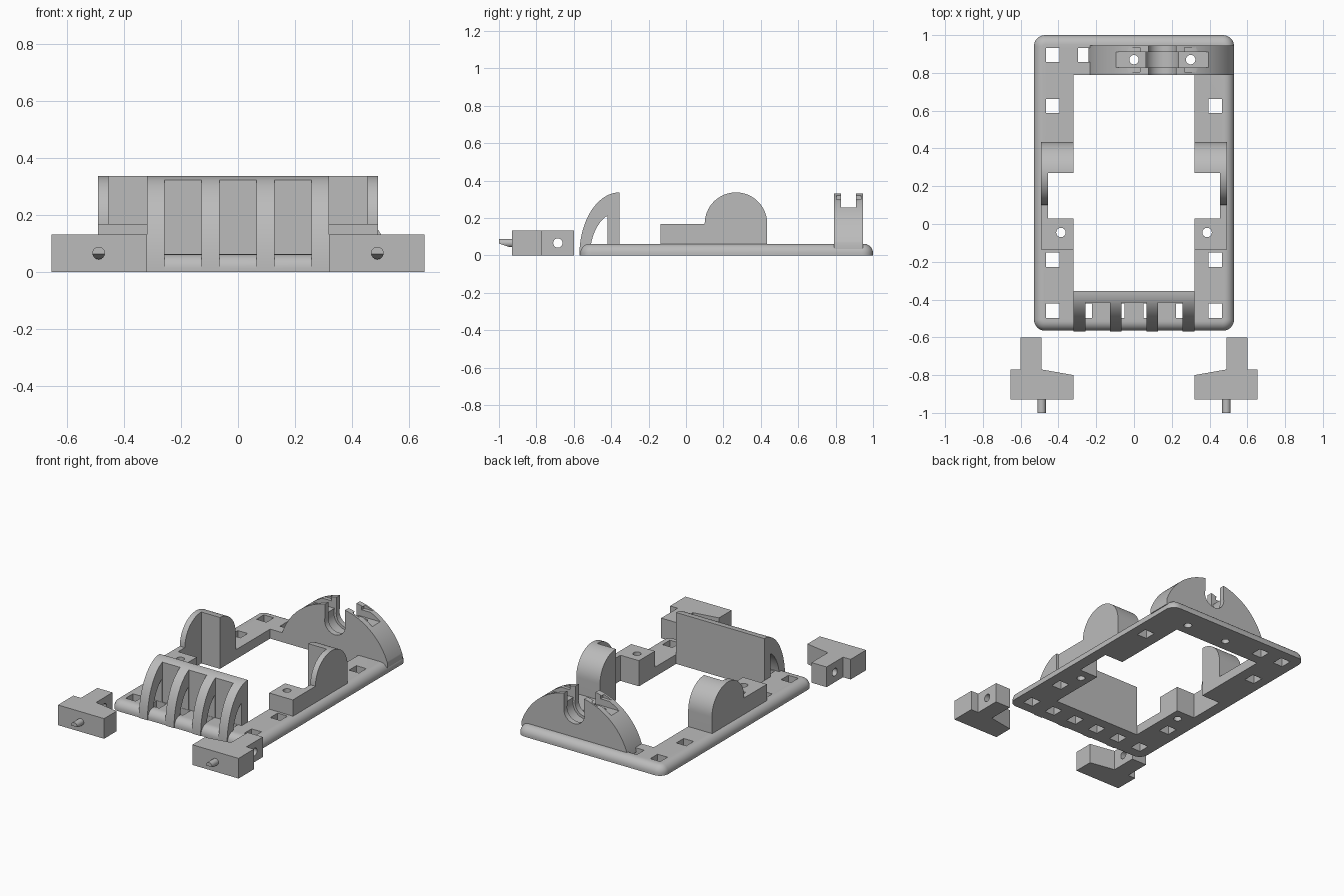
import bpy
import bmesh
from math import sin, cos, pi, radians
from mathutils import Vector

cube = bpy.data.objects.get("Cube")
if cube:
    bpy.data.objects.remove(cube, do_unlink=True)

grey = bpy.data.materials.new("plain grey")
grey.use_nodes = True
GREY = (0.5, 0.5, 0.5, 1)
grey.diffuse_color = GREY
grey.node_tree.nodes["Principled BSDF"].inputs["Base Color"].default_value = GREY

# Which world axes a 2D profile uses, and the axis it is extruded along
AXES = {"x": (1, 2, 0), "y": (0, 2, 1), "z": (0, 1, 2)}


def prism(name, profile, axis, lo, hi):
    """Extrude a 2D profile along an axis between two positions."""
    u, v, w = AXES[axis]
    bm = bmesh.new()
    verts = []
    for a, b in profile:
        p = Vector()
        p[u], p[v], p[w] = a, b, lo
        verts.append(bm.verts.new(p))
    face = bm.faces.new(verts)
    out = bmesh.ops.extrude_face_region(bm, geom=[face])
    move = Vector()
    move[w] = hi - lo
    tops = [g for g in out["geom"] if isinstance(g, bmesh.types.BMVert)]
    bmesh.ops.translate(bm, vec=move, verts=tops)
    bmesh.ops.recalc_face_normals(bm, faces=bm.faces)
    mesh = bpy.data.meshes.new(name)
    bm.to_mesh(mesh)
    bm.free()
    mesh.materials.append(grey)
    obj = bpy.data.objects.new(name, mesh)
    bpy.context.collection.objects.link(obj)
    return obj


def box(x0, x1, y0, y1, z0, z1, name="cutter"):
    return prism(name, [(x0, y0), (x1, y0), (x1, y1), (x0, y1)], "z", z0, z1)


def arc(cu, cv, ru, rv, start, end, n=32):
    """Points on an ellipse arc, angles in degrees."""
    return [(cu + ru * cos(radians(start + (end - start) * i / n)),
             cv + rv * sin(radians(start + (end - start) * i / n)))
            for i in range(n + 1)]


def rod(axis, cu, cv, r, lo, hi, name="cutter"):
    return prism(name, arc(cu, cv, r, r, 0, 360)[:-1], axis, lo, hi)


def carve(obj, cutters):
    """Subtract each cutter, then delete it."""
    for c in cutters:
        c.hide_render = True
        mod = obj.modifiers.new("cut", "BOOLEAN")
        mod.operation = "DIFFERENCE"
        mod.solver = "EXACT"
        mod.object = c
        bpy.context.view_layer.objects.active = obj
        bpy.ops.object.modifier_apply(modifier=mod.name)
        bpy.data.objects.remove(c, do_unlink=True)
    return obj


def bevel(obj, width, pick):
    bm = bmesh.new()
    bm.from_mesh(obj.data)
    edges = [e for e in bm.edges if pick(*[v.co for v in e.verts])]
    bmesh.ops.bevel(bm, geom=edges, offset=width, segments=8, profile=0.5, affect="EDGES")
    bm.to_mesh(obj.data)
    bm.free()


def square_hole(x, y):
    return box(x - 0.036, x + 0.036, y - 0.038, y + 0.038, -0.1, 0.2)


def mount_hole(side):
    return rod("z", side * 0.387, -0.045, 0.025, -0.1, 0.5)


def strap_hole(x):
    return rod("z", x, 0.87, 0.025, -0.1, 0.5)


SIDES = (-1, 1)
BASE = 0.062
parts = []

# Base frame: rounded slab with a notched opening and mounting holes
frame = box(-0.53, 0.53, -0.565, 1.0, 0, BASE, "base_frame")
bevel(frame, 0.06, lambda a, b: abs(a.z - b.z) > 0.01)
bevel(frame, 0.05, lambda a, b: min(a.z, b.z) > BASE - 0.001)
cuts = [box(-0.32, 0.32, -0.355, 0.79, -0.1, 0.2)]
cuts += [box(-0.455, 0.455, 0.03, 0.27, -0.1, 0.2)]
cuts += [square_hole(s * 0.43, y) for s in SIDES for y in (-0.46, -0.19, 0.625)]
cuts += [square_hole(s * x, -0.46) for s in SIDES for x in (0.086, 0.258)]
cuts += [square_hole(x, 0.895) for x in (-0.43, -0.26)]
cuts += [mount_hole(s) for s in SIDES] + [strap_hole(x) for x in (0, 0.3)]
parts.append(carve(frame, cuts))

# Front guard: curved hollow shell with three windows between four ribs
guard = prism("front_guard",
              arc(-0.355, 0, 0.215, 0.337, 180, 90) + [(-0.355, 0)], "x", -0.32, 0.32)
hollow = [p for p in arc(-0.355, 0, 0.158, 0.235, 180, 90) if p[0] < -0.425]
cuts = [prism("cutter", [(-0.513, -0.1)] + hollow + [(-0.42, 0.21), (-0.42, -0.1)],
              "x", -0.5, 0.5)]
cuts += [box(x - 0.065, x + 0.065, -0.7, -0.416, -0.1, 0.5) for x in (-0.193, 0, 0.193)]
parts.append(carve(guard, cuts))

# Side brackets: half disc wall with a block in front of it
for s in SIDES:
    name = "left_bracket" if s > 0 else "right_bracket"
    profile = [(-0.135, 0.03), (-0.135, 0.168), (0.1, 0.168)]
    profile += arc(0.267, 0.17, 0.167, 0.167, 180, 0) + [(0.434, 0.03)]
    bracket = prism(name, profile, "x", *sorted((s * 0.32, s * 0.492)))
    cuts = [box(*sorted((s * 0.2, s * 0.455)), 0.03, 0.27, -0.1, 0.5), mount_hole(s)]
    parts.append(carve(bracket, cuts))

# Rear arch: round cradle open at the top, strap groove and hook slots
MID = 0.15
arch = prism("rear_arch", arc(MID, -0.065, 0.403, 0.403, 166, 14, 48), "y", 0.79, 0.945)
cuts = [box(-0.5, 1, 0.5, 1.2, -0.2, 0.035),
        box(0.53, 1, 0.5, 1.2, -0.2, 0.5),
        rod("y", MID, 0.225, 0.075, 0.5, 1.2),
        box(MID - 0.073, MID + 0.073, 0.5, 1.2, 0.225, 0.5),
        rod("y", MID, 0.225, 0.092, 0.828, 0.91),
        box(MID - 0.3, MID + 0.3, 0.828, 0.91, 0.255, 0.5)]
cuts += [box(*sorted((MID + s * 0.11, MID + s * 0.25)), 0.805, 0.935, 0.298, 0.32)
         for s in SIDES]
cuts += [strap_hole(x) for x in (0, 0.3)]
parts.append(carve(arch, cuts))

# Loose latch blocks with a cross hole and a slanted pin
for s in SIDES:
    side = "left" if s > 0 else "right"
    plan = [(0.32, -0.93), (0.655, -0.93), (0.655, -0.77), (0.6, -0.77),
            (0.6, -0.6), (0.49, -0.6), (0.49, -0.77), (0.32, -0.8)]
    block = prism(side + "_latch_block", [(s * x, y) for x, y in plan], "z", 0, 0.132)
    parts.append(carve(block, [rod("x", -0.685, 0.066, 0.025, -1, 1)]))
    pin = rod("y", s * 0.489, 0.066, 0.022, -1.0, -0.925, side + "_latch_pin")
    slant = [(-1.1, 0.096), (-0.93, 0.04), (-0.93, -0.1), (-1.1, -0.1)]
    parts.append(carve(pin, [prism("cutter", slant, "x", -1, 1)]))

# Smooth the rounded faces, keep the hard edges
bpy.ops.object.select_all(action="DESELECT")
for obj in parts:
    obj.select_set(True)
bpy.context.view_layer.objects.active = parts[0]
bpy.ops.object.shade_smooth_by_angle(angle=radians(30))
